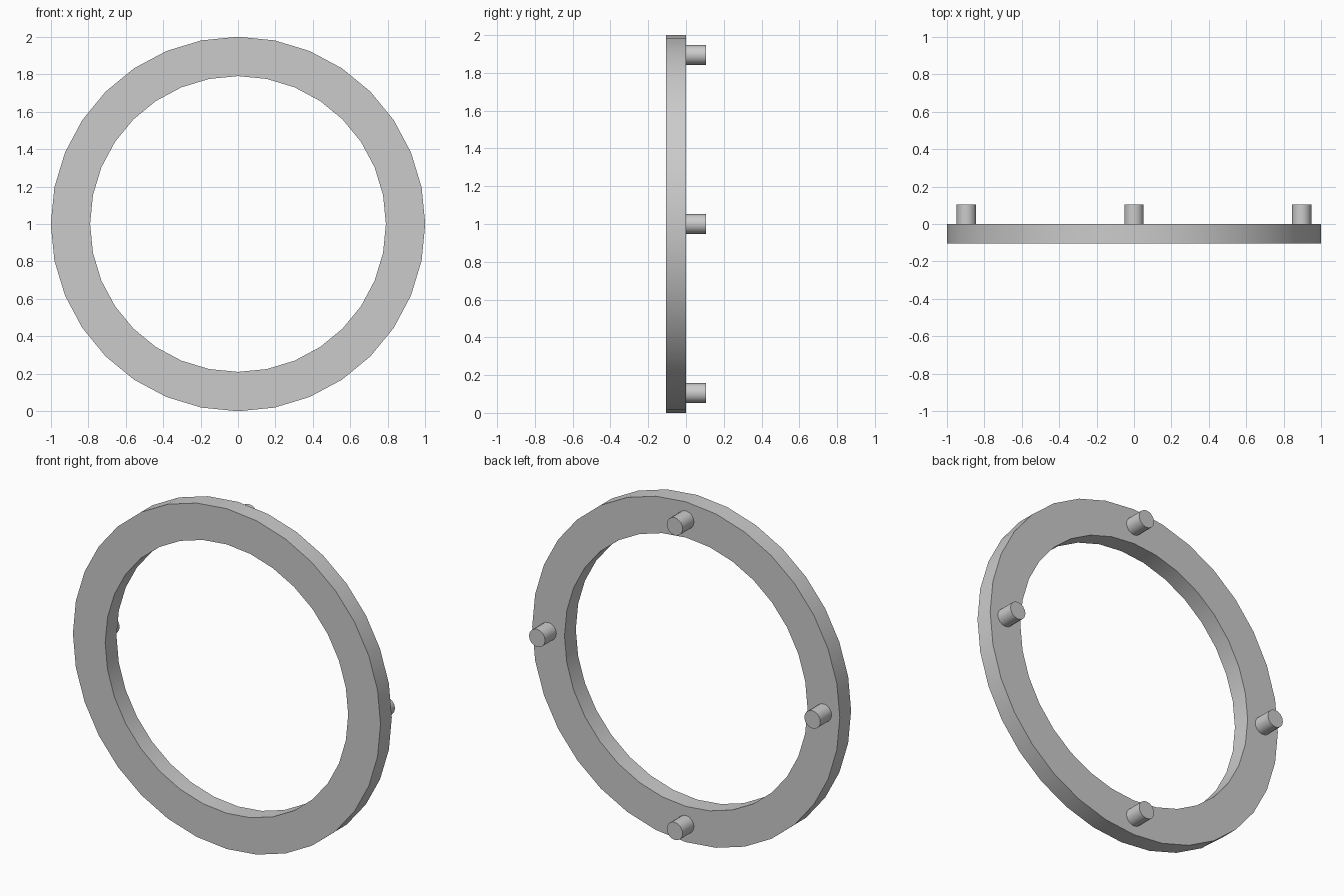
import bpy
import bmesh
from math import sin, cos, pi

cube = bpy.data.objects.get("Cube")
if cube:
    bpy.data.objects.remove(cube, do_unlink=True)

OUTER, INNER, DEPTH = 1.0, 0.79, 0.105
PEG_RADIUS, PEG_ORBIT = 0.052, 0.895

grey = bpy.data.materials.new("plain_grey")
grey.use_nodes = True
colour = (0.6, 0.6, 0.6, 1)
grey.diffuse_color = colour
grey.node_tree.nodes["Principled BSDF"].inputs["Base Color"].default_value = colour


def finish(name, bm):
    """Turn a bmesh into a grey object, smooth with sharp rims."""
    bmesh.ops.recalc_face_normals(bm, faces=bm.faces)
    mesh = bpy.data.meshes.new(name)
    bm.to_mesh(mesh)
    bm.free()
    mesh.materials.append(grey)
    obj = bpy.data.objects.new(name, mesh)
    bpy.context.collection.objects.link(obj)
    bpy.ops.object.select_all(action="DESELECT")
    obj.select_set(True)
    bpy.context.view_layer.objects.active = obj
    bpy.ops.object.shade_smooth_by_angle()


def circle(bm, radius, y, sides, x=0, z=0):
    """Vertices of a circle standing upright, facing y."""
    return [bm.verts.new((x + radius * sin(2 * pi * i / sides), y,
                          z + radius * cos(2 * pi * i / sides))) for i in range(sides)]


def bridge(bm, a, b):
    for i in range(len(a)):
        bm.faces.new((a[i - 1], a[i], b[i], b[i - 1]))


# Flat ring: four circles joined around a rectangular section
bm = bmesh.new()
section = [(OUTER, -DEPTH), (OUTER, 0), (INNER, 0), (INNER, -DEPTH)]
loops = [circle(bm, r, y, 32, z=OUTER) for r, y in section]
for i in range(4):
    bridge(bm, loops[i - 1], loops[i])
finish("ring", bm)

# Four pegs on the back of the ring
pegs = [("top", 0, 1), ("bottom", 0, -1), ("left", 1, 0), ("right", -1, 0)]
for side, dx, dz in pegs:
    bm = bmesh.new()
    ends = [circle(bm, PEG_RADIUS, y, 16, dx * PEG_ORBIT, OUTER + dz * PEG_ORBIT)
            for y in (0, DEPTH)]
    bridge(bm, *ends)
    for end in ends:
        bm.faces.new(end)
    finish(side + "_peg", bm)
